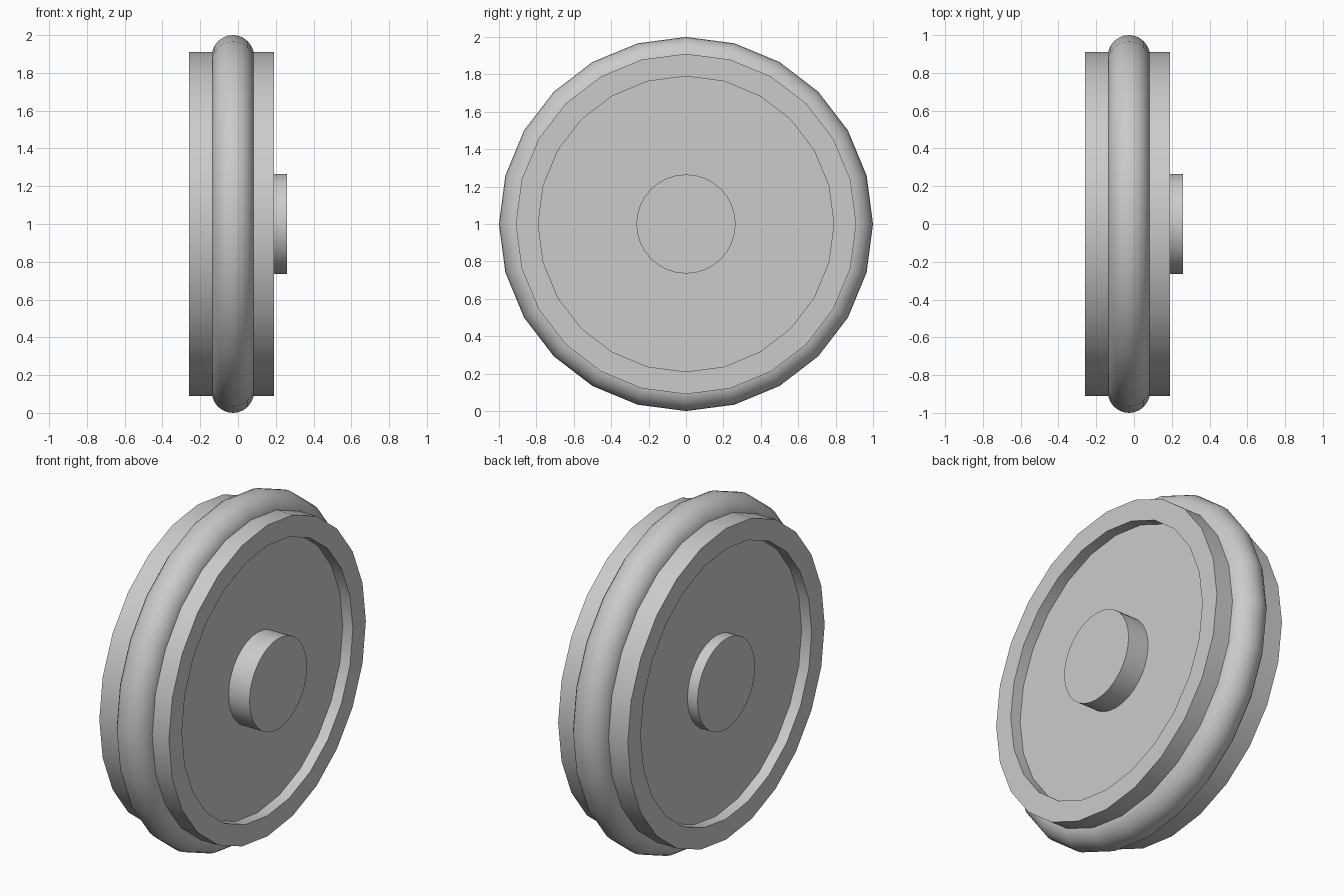
import bpy
import bmesh
import math
from mathutils import Matrix, Vector

SIDES = 24
CENTRE = Vector((0, 0, 1))

cube = bpy.data.objects.get("Cube")
if cube:
    bpy.data.objects.remove(cube, do_unlink=True)

# Single plain grey
grey = bpy.data.materials.new("plain_grey")
grey.use_nodes = True
colour = (0.6, 0.6, 0.6, 1)
grey.diffuse_color = colour
grey.node_tree.nodes["Principled BSDF"].inputs["Base Color"].default_value = colour


def lathe(name, profile, closed=False, sides=SIDES):
    """Turn (x, radius) points about the wheel axle."""
    bm = bmesh.new()
    verts = [bm.verts.new((x, 0, r)) for x, r in profile]
    edges = [bm.edges.new(pair) for pair in zip(verts, verts[1:])]
    if closed:
        edges.append(bm.edges.new((verts[-1], verts[0])))
    bmesh.ops.spin(bm, geom=verts + edges, cent=(0, 0, 0), axis=(1, 0, 0),
                   angle=math.tau, steps=sides, use_merge=True)
    bmesh.ops.remove_doubles(bm, verts=bm.verts[:], dist=0.0001)
    bmesh.ops.recalc_face_normals(bm, faces=bm.faces[:])
    bmesh.ops.transform(bm, matrix=Matrix.Translation(CENTRE), verts=bm.verts[:])
    mesh = bpy.data.meshes.new(name)
    bm.to_mesh(mesh)
    bm.free()
    mesh.materials.append(grey)
    obj = bpy.data.objects.new(name, mesh)
    bpy.context.collection.objects.link(obj)
    bpy.ops.object.select_all(action="DESELECT")
    obj.select_set(True)
    bpy.context.view_layer.objects.active = obj
    bpy.ops.object.shade_smooth_by_angle(angle=math.radians(35))
    return obj


# Wheel body: raised rim with a shallow recess on both sides
lathe("wheel_body", [(-0.195, 0), (-0.195, 0.79), (-0.26, 0.79), (-0.26, 0.91),
                     (0.19, 0.91), (0.19, 0.79), (0.125, 0.79), (0.125, 0)])

# Hub running through the body
lathe("hub", [(-0.26, 0), (-0.26, 0.265), (0.26, 0.265), (0.26, 0)], sides=32)

# Round tyre bulging around the rim
minor = 0.112
tyre_section = [(-0.027 + minor * math.cos(math.tau * i / SIDES),
                 1 - minor + minor * math.sin(math.tau * i / SIDES))
                for i in range(SIDES)]
lathe("tyre", tyre_section, closed=True)
